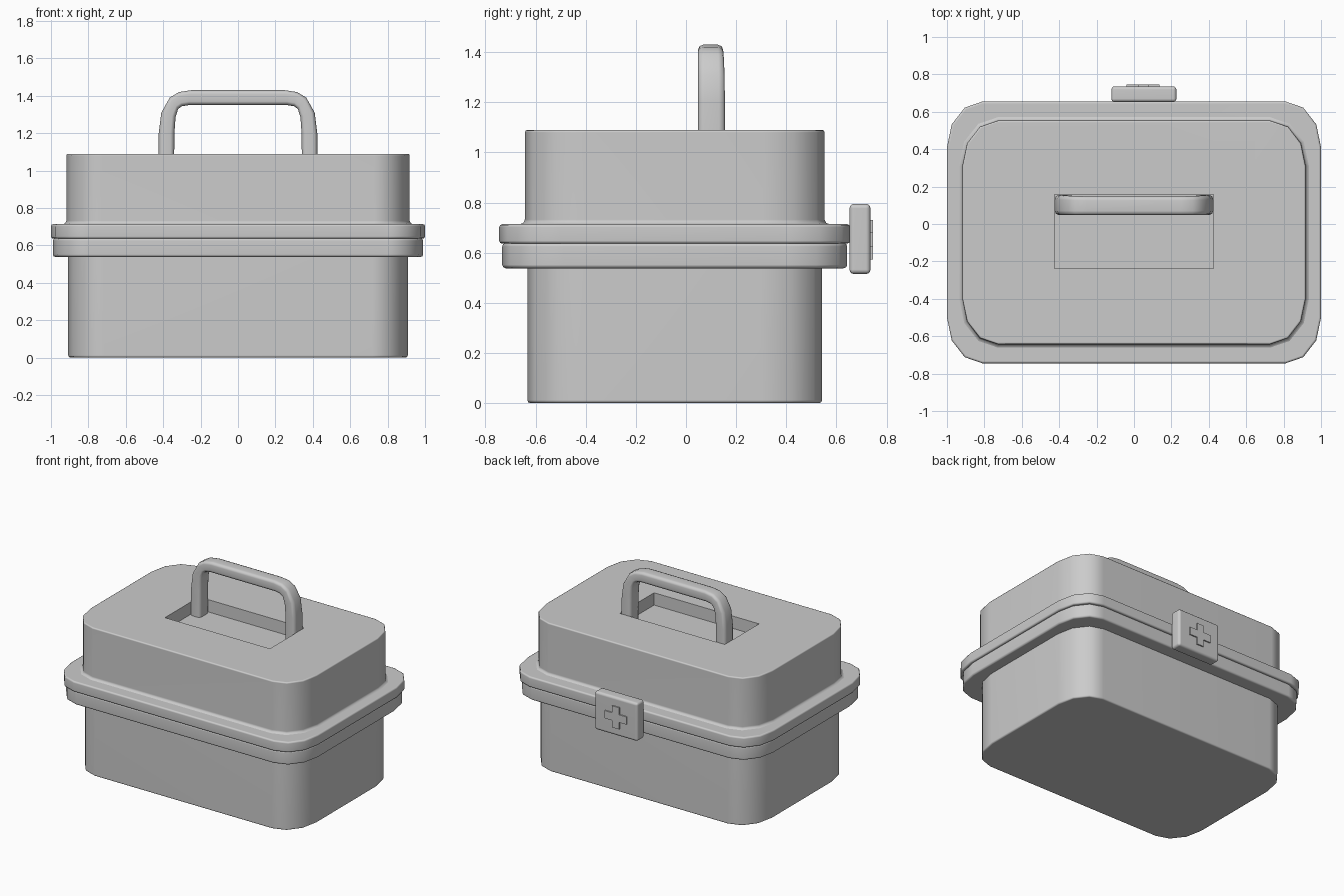
import bpy, bmesh
from math import sin, cos, pi
from mathutils import Vector

if "Cube" in bpy.data.objects:
    bpy.data.objects.remove(bpy.data.objects["Cube"])

CY = -0.045  # y centre of the case


def finish(name, bm, angle=0.8):
    bmesh.ops.recalc_face_normals(bm, faces=bm.faces)
    me = bpy.data.meshes.new(name)
    bm.to_mesh(me)
    bm.free()
    ob = bpy.data.objects.new(name, me)
    bpy.context.collection.objects.link(ob)
    return smooth(ob, angle)


def activate(ob):
    bpy.ops.object.select_all(action='DESELECT')
    ob.select_set(True)
    bpy.context.view_layer.objects.active = ob


def smooth(ob, angle=0.8):
    activate(ob)
    bpy.ops.object.shade_smooth_by_angle(angle=angle)
    return ob


def weight(ob):
    ob.modifiers.new("weighted", 'WEIGHTED_NORMAL').keep_sharp = True


def bridge(bm, rings, caps=True):
    n = len(rings[0])
    for a, b in zip(rings, rings[1:]):
        for i in range(n):
            j = (i + 1) % n
            bm.faces.new((a[i], a[j], b[j], b[i]))
    if caps:
        bm.faces.new(rings[0])
        bm.faces.new(rings[-1])


def outline(hx, hy, inset):
    # rectangle with three-segment elliptical corners
    rx, ry = 0.19, 0.245
    pts = []
    for q in range(4):
        for k in range(4):
            a = q * pi / 2 + k * pi / 6
            sx = 1 if q in (0, 3) else -1
            sy = 1 if q in (0, 1) else -1
            pts.append((sx * (hx - rx) + (rx - inset) * cos(a),
                        CY + sy * (hy - ry) + (ry - inset) * sin(a)))
    return pts


def shell(name, hx, hy, levels):
    # levels: (inset, z)
    bm = bmesh.new()
    rings = [[bm.verts.new((x, y, z)) for x, y in outline(hx, hy, i)]
             for i, z in levels]
    bridge(bm, rings)
    return finish(name, bm)


def rounded(z0, z1, b):
    return [(b, z0), (0.3 * b, z0 + 0.3 * b), (0, z0 + b),
            (0, z1 - b), (0.3 * b, z1 - b * 0.3), (b, z1)]


def box(name, c, s, bevel=0.0):
    bm = bmesh.new()
    bmesh.ops.create_cube(bm, size=1)
    for v in bm.verts:
        v.co = Vector(a * b + d for a, b, d in zip(v.co, s, c))
    if bevel:
        bmesh.ops.bevel(bm, geom=bm.edges[:], offset=bevel, segments=3,
                        profile=0.5, affect='EDGES')
    return finish(name, bm)


# Case halves and rims
weight(shell("lower_case", 0.908, 0.588, rounded(0, 0.56, 0.012)))
weight(shell("lower_rim", 0.99, 0.688, rounded(0.538, 0.639, 0.014)))
weight(shell("upper_rim", 1.0, 0.70, rounded(0.636, 0.714, 0.012)))

# Lid with a small flare where it meets the rim
lid = shell("lid", 0.918, 0.598, [(-0.018, 0.70), (-0.018, 0.714), (-0.006, 0.719),
                                  (0, 0.732), (0, 1.08), (0.003, 1.087), (0.01, 1.09)])

# Handle recess cut into the lid
cutter = box("recess_cutter", (0, -0.04, 1.10), (0.85, 0.396, 0.20))
cutter.hide_render = True
cut = lid.modifiers.new("recess", 'BOOLEAN')
cut.operation = 'DIFFERENCE'
cut.solver = 'EXACT'
cut.object = cutter
activate(lid)
bpy.ops.object.modifier_apply(modifier=cut.name)
bpy.data.objects.remove(cutter)
smooth(lid)
weight(lid)

# Carry handle: outer (x, z), inner (x, z), back y for each station
half = [((0.424, 0.99), (0.342, 0.99), 0.155),
        ((0.424, 1.20), (0.340, 1.20), 0.155),
        ((0.410, 1.31), (0.334, 1.285), 0.154),
        ((0.365, 1.39), (0.320, 1.33), 0.151),
        ((0.315, 1.42), (0.300, 1.344), 0.149),
        ((0.250, 1.43), (0.265, 1.35), 0.148)]
stations = half + [((-o[0], o[1]), (-i[0], i[1]), y) for o, i, y in reversed(half)]
corner = [(0.0, 0.22), (0.08, 0.06), (0.25, 0.0)]
section = (corner + [(1 - u, v) for u, v in reversed(corner)]
           + [(1 - u, 1 - v) for u, v in corner]
           + [(u, 1 - v) for u, v in reversed(corner)])
bm = bmesh.new()
rings = []
for o, i, y1 in stations:
    rings.append([bm.verts.new((i[0] + (o[0] - i[0]) * u, 0.048 + (y1 - 0.048) * v,
                                i[1] + (o[1] - i[1]) * u)) for u, v in section])
bridge(bm, rings)
weight(finish("carry_handle", bm))

# Latch plate on the back with a raised plus shape
weight(box("latch", (0.053, 0.694, 0.655), (0.348, 0.084, 0.28), 0.018))
bm = bmesh.new()
a, b = 0.088, 0.028
plus = [(a, -b), (a, b), (b, b), (b, a), (-b, a), (-b, b),
        (-a, b), (-a, -b), (-b, -b), (-b, -a), (b, -a), (b, -b)]
bridge(bm, [[bm.verts.new((0.049 + x, y, 0.652 + z * (1 if abs(z) < a else 0.9))) for x, z in plus]
            for y in (0.72, 0.745)])
finish("latch_plus", bm)
